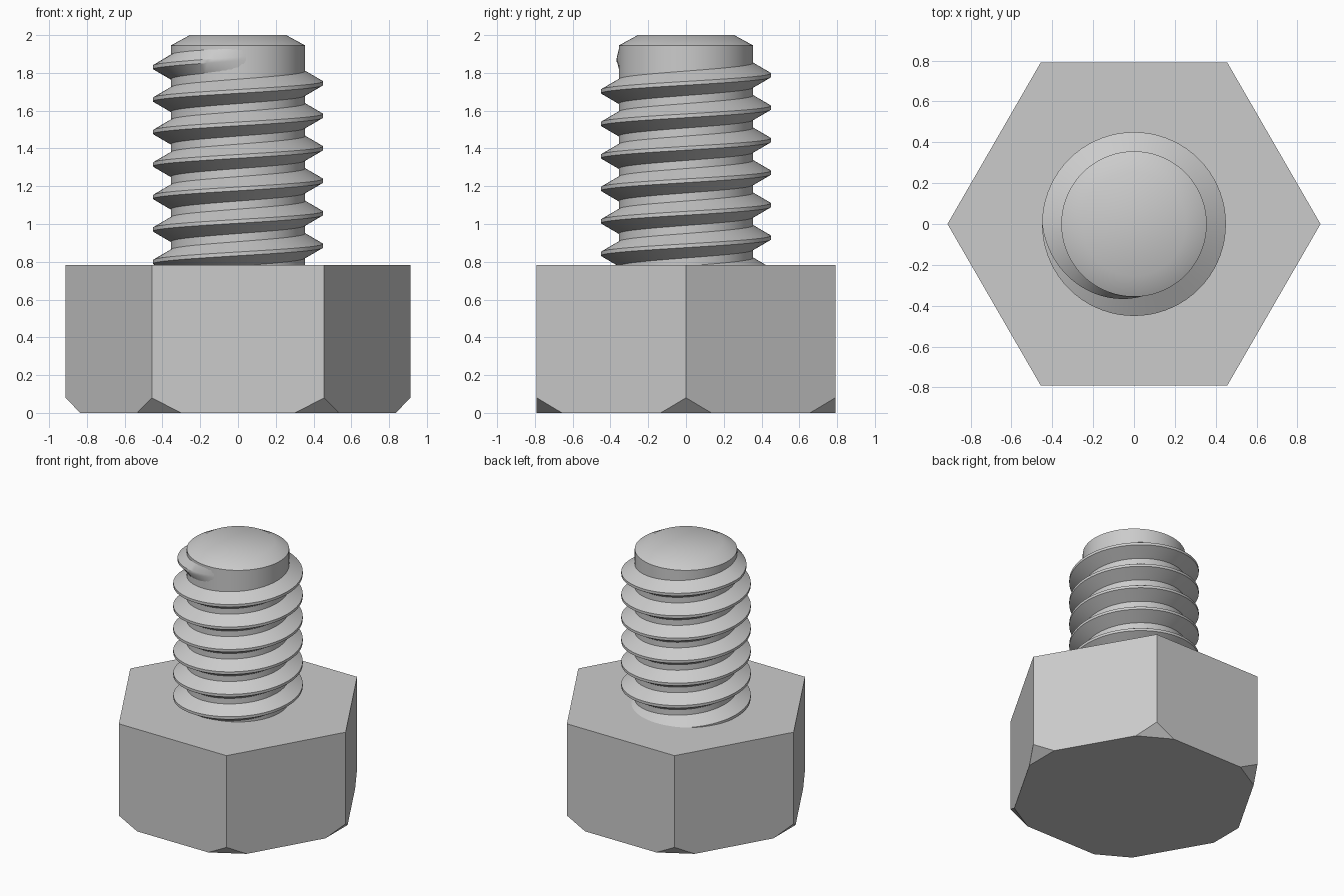
import bpy, bmesh
from math import sin, cos, pi, radians
from mathutils import Vector

cube = bpy.data.objects.get("Cube")
if cube:
    bpy.data.objects.remove(cube, do_unlink=True)

steel = bpy.data.materials.new("steel grey")
steel.use_nodes = True
GREY = (0.6, 0.6, 0.6, 1)
steel.diffuse_color = GREY
steel.node_tree.nodes["Principled BSDF"].inputs["Base Color"].default_value = GREY

HEAD_R, HEAD_TOP = 0.913, 0.783
CORE_R, CREST_R, PITCH = 0.356, 0.45, 0.172
SEG = 72


def finish(bm, name, smooth):
    bmesh.ops.recalc_face_normals(bm, faces=bm.faces[:])
    mesh = bpy.data.meshes.new(name)
    bm.to_mesh(mesh)
    bm.free()
    mesh.materials.append(steel)
    obj = bpy.data.objects.new(name, mesh)
    bpy.context.collection.objects.link(obj)
    if smooth:
        bpy.ops.object.select_all(action="DESELECT")
        obj.select_set(True)
        bpy.context.view_layer.objects.active = obj
        bpy.ops.object.shade_smooth_by_angle(angle=radians(30))
    return obj


def ring(bm, radius, z, count):
    return [bm.verts.new((radius * cos(2 * pi * i / count),
                          radius * sin(2 * pi * i / count), z)) for i in range(count)]


def bridge(bm, a, b, closed=True):
    n = len(a)
    for i in range(n if closed else n - 1):
        j = (i + 1) % n
        bm.faces.new((a[i], a[j], b[j], b[i]))


def lathe(bm, profile, count):
    rings = [ring(bm, r, z, count) for r, z in profile]
    for a, b in zip(rings, rings[1:]):
        bridge(bm, a, b)
    bm.faces.new(rings[0])
    bm.faces.new(rings[-1])


# Hexagonal head with its lower corners cut off
bm = bmesh.new()
lathe(bm, [(HEAD_R, 0), (HEAD_R, HEAD_TOP)], 6)
for i in range(6):
    a = i * pi / 3
    d = Vector((cos(a), sin(a), 0))
    cut = bmesh.ops.bisect_plane(
        bm, geom=bm.verts[:] + bm.edges[:] + bm.faces[:],
        plane_co=d * HEAD_R + Vector((0, 0, 0.08)),
        plane_no=d * 0.08 - Vector((0, 0, 0.0775)), clear_outer=True)
    edges = [e for e in bm.edges if e.is_boundary]
    bmesh.ops.holes_fill(bm, edges=edges, sides=0)
finish(bm, "hex_head", False)

# Shaft core with a chamfered tip
bm = bmesh.new()
lathe(bm, [(CORE_R, 0.6), (CORE_R, 1.945), (0.255, 2.0)], SEG)
finish(bm, "shaft", True)

# Helical thread ridge, fading into the shaft near the tip
bm = bmesh.new()
TURNS = 7
last = int(SEG * (TURNS + 0.79))      # run-out ends
fade = int(SEG * (TURNS + 0.5))       # run-out begins
rows = []
for i in range(last + 1):
    t = i / SEG
    z = 1.745 + (t - TURNS) * PITCH
    k = max(0, (i - fade) / (last - fade))
    crest = CREST_R + (CORE_R - 0.003 - CREST_R) * k
    root = CORE_R - 0.004
    a = 2 * pi * t
    rows.append([bm.verts.new((r * cos(a), r * sin(a), z + dz)) for r, dz in
                 ((root, -0.067), (crest, -0.01), (crest, 0.01), (root, 0.067))])
for a, b in zip(rows, rows[1:]):
    bridge(bm, a, b)
bm.faces.new(rows[0])
bm.faces.new(rows[-1])
finish(bm, "thread", True)
